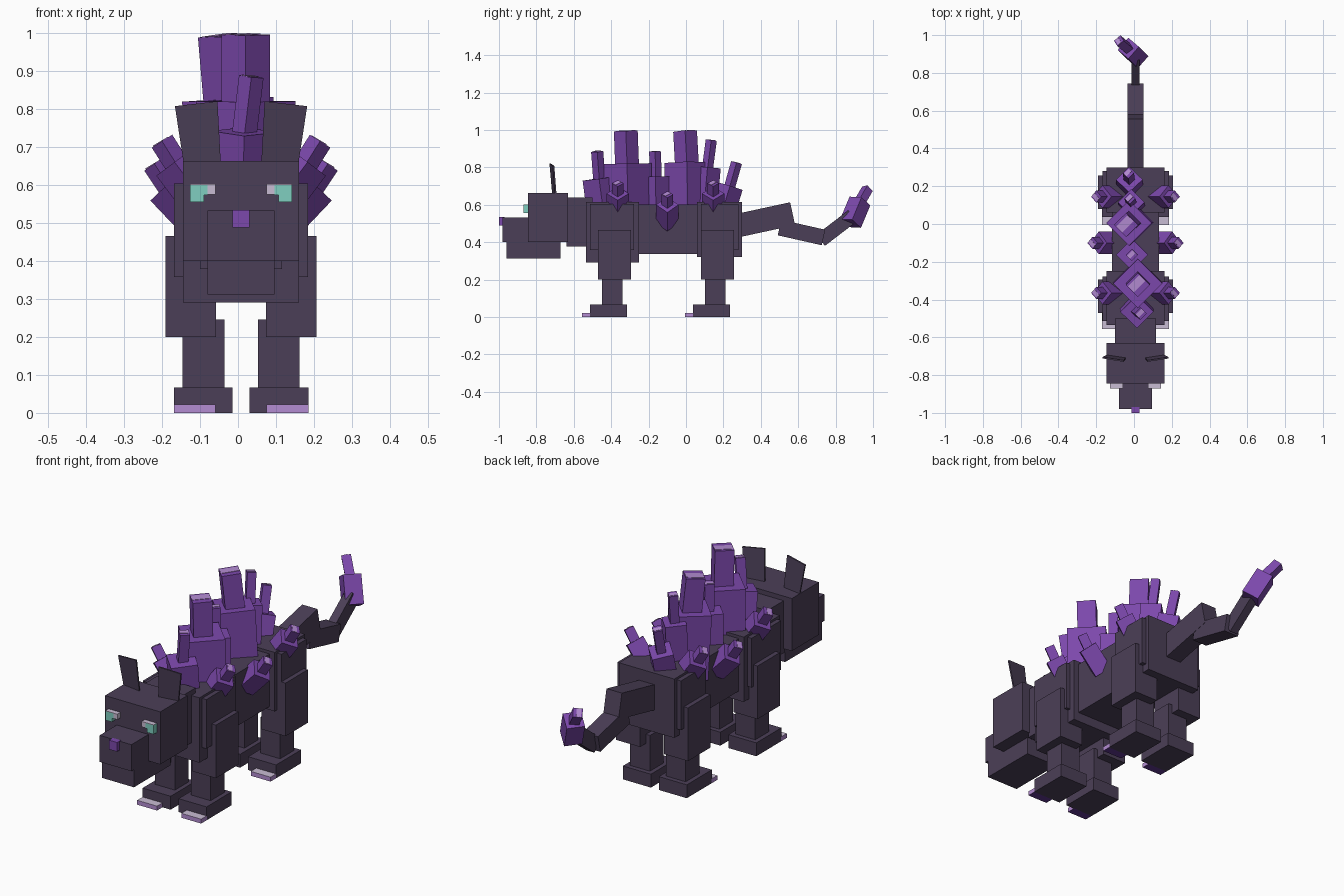
import bpy, bmesh, math
from mathutils import Vector, Matrix

if "Cube" in bpy.data.objects:
    bpy.data.objects.remove(bpy.data.objects["Cube"], do_unlink=True)

CX = 0.008  # symmetry plane of the body


def material(name, hexcode):
    def lin(c):
        return c / 12.92 if c <= 0.04045 else ((c + 0.055) / 1.055) ** 2.4
    col = [lin(((hexcode >> s) & 255) / 255) for s in (16, 8, 0)] + [1.0]
    m = bpy.data.materials.new(name)
    m.diffuse_color = col
    m.use_nodes = True
    m.node_tree.nodes["Principled BSDF"].inputs["Base Color"].default_value = col
    return m


HIDE = material("dark_hide", 0x4B3F57)
PURPLE = material("crystal_purple", 0x7C48AC)
DEEP = material("deep_purple", 0x5D3590)
LAVENDER = material("lavender", 0xB48CD2)
PALE = material("pale_lavender", 0xC9BCD3)
TEAL = material("eye_teal", 0x80CFC0)


def make(name, bm, *mats):
    me = bpy.data.meshes.new(name)
    bm.to_mesh(me)
    bm.free()
    ob = bpy.data.objects.new(name, me)
    for m in mats:
        me.materials.append(m)
    bpy.context.collection.objects.link(ob)
    return ob


def box(name, x, y, z, *mats):
    """Axis-aligned block from (min, max) ranges."""
    bm = bmesh.new()
    bmesh.ops.create_cube(bm, size=1)
    for v in bm.verts:
        v.co = [(a + b) / 2 + c * (b - a) for c, (a, b) in zip(v.co, (x, y, z))]
    return make(name, bm, *mats)


def frame(p, d, roll=0):
    """Matrix at p with its z axis along d."""
    d = Vector(d).normalized()
    ref = Vector((1, 0, 0)) if abs(d.x) < 0.5 else Vector((0, 1, 0))
    x = (ref - d * ref.dot(d)).normalized()
    m = Matrix((x, d.cross(x), d)).transposed().to_4x4()
    return Matrix.Translation(p) @ m @ Matrix.Rotation(roll, 4, 'Z')


def beam(name, p0, p1, w, h, mat):
    """Block running from p0 to p1."""
    p0, p1 = Vector(p0), Vector(p1)
    bm = bmesh.new()
    bmesh.ops.create_cube(bm, size=1, matrix=Matrix.Diagonal((w, h, (p1 - p0).length, 1)))
    bmesh.ops.transform(bm, matrix=frame((p0 + p1) / 2, p1 - p0), verts=bm.verts)
    return make(name, bm, mat)


def crystal(name, root, mid, tip, w1, w2):
    """Thick diamond-turned stump, thinner shard, pale chip on the end."""
    root, mid, tip = Vector(root), Vector(mid), Vector(tip)
    d = (tip - root).normalized()
    bm = bmesh.new()
    for a, b, w in ((root, mid, w1), (mid - d * 0.03, tip, w2)):
        m = frame((a + b) / 2, b - a, math.pi / 4)
        bmesh.ops.create_cube(bm, size=1, matrix=m @ Matrix.Diagonal((w, w, (b - a).length, 1)))
    make(name, bm, PURPLE)
    bm = bmesh.new()
    m = frame(tip, tip - mid, math.pi / 4) @ Matrix.Translation((0, w2 * 0.1, 0))
    bmesh.ops.create_cube(bm, size=1, matrix=m @ Matrix.Diagonal((w2 * 0.95, w2 * 0.5, 0.004, 1)))
    make(name + "_chip", bm, LAVENDER)


def span(half):
    return (CX - half, CX + half)


# Head, muzzle and body blocks
box("head", span(0.153), (-0.845, -0.63), (0.40, 0.663), HIDE)
box("muzzle", span(0.088), (-0.98, -0.83), (0.40, 0.533), HIDE)
box("jaw", span(0.088), (-0.96, -0.67), (0.312, 0.41), HIDE)
box("nose", span(0.022), (-1.0, -0.97), (0.488, 0.534), PURPLE)
box("neck", span(0.108), (-0.64, -0.50), (0.378, 0.64), HIDE)
box("chest", span(0.153), (-0.535, -0.25), (0.29, 0.615), HIDE)
box("belly", span(0.125), (-0.26, 0.07), (0.337, 0.60), HIDE)
box("hips", span(0.153), (0.06, 0.30), (0.32, 0.615), HIDE)
box("shoulder_plates", span(0.176), (-0.513, -0.278), (0.358, 0.604), HIDE)
box("hip_plates", span(0.176), (0.08, 0.28), (0.358, 0.604), HIDE)

for s, side in ((-1, "right"), (1, "left")):
    def sx(a, b):
        return tuple(sorted((CX + s * a, CX + s * b)))

    # Eyes: deep outer half, shallow pale inner half
    box("eye_outer_" + side, sx(0.098, 0.134), (-0.87, -0.84), (0.555, 0.60), TEAL)
    box("eye_middle_" + side, sx(0.088, 0.098), (-0.87, -0.84), (0.573, 0.60), TEAL)
    box("eye_inner_" + side, sx(0.067, 0.088), (-0.87, -0.84), (0.575, 0.60), PALE)
    box("eye_lid_" + side, sx(0.067, 0.134), (-0.87, -0.845), (0.599, 0.602), PALE)

    # Ears: thin flared plates leaning forward
    bm = bmesh.new()
    outline = ((0.053, -0.715, 0.65), (0.150, -0.70, 0.65),
               (0.174, -0.712, 0.807), (0.062, -0.73, 0.82))
    vs = [bm.verts.new((CX + s * x, y + dy, z)) for dy in (0, 0.008) for x, y, z in outline]
    bm.faces.new(vs[:4])
    bm.faces.new(vs[:3:-1])
    for i in range(4):
        j = (i + 1) % 4
        bm.faces.new((vs[i], vs[i + 4], vs[j + 4], vs[j]))
    bmesh.ops.recalc_face_normals(bm, faces=bm.faces)
    make("ear_" + side, bm, HIDE)

    # Legs, feet and claws
    for end, y in (("front", -0.513), ("hind", 0.037)):
        tag = end + "_" + side
        box("thigh_" + tag, sx(0.066, 0.199), (y + 0.043, y + 0.22), (0.20, 0.466), HIDE)
        box("shin_" + tag, sx(0.044, 0.154), (y + 0.065, y + 0.174), (0.05, 0.246), HIDE)
        box("foot_" + tag, sx(0.022, 0.177), (y, y + 0.198), (0, 0.067), HIDE)
        claw = box("claw_" + tag, sx(0.067, 0.177), (y - 0.043, y + 0.002), (0, 0.022),
                   LAVENDER, PALE, DEEP)
        for f in claw.data.polygons:
            f.material_index = 1 if f.normal.z > 0.5 else 2 if f.normal.z < -0.5 else 0

    # Flank crystals, pointing out and up
    for tag, y, z in (("front", -0.365, 0.0), ("middle", -0.10, -0.06), ("rear", 0.145, 0.0)):
        out = 0.02 if tag == "middle" else 0.0
        crystal("flank_crystal_%s_%s" % (tag, side),
                (CX + s * 0.10, y, 0.56 + z), (CX + s * (0.175 + out), y, 0.66 + z),
                (CX + s * (0.208 + out), y, 0.715 + z), 0.085, 0.045)

# Crystals along the spine
SPINE = (
    ("neck", (0.012, -0.44, 0.55), (0.016, -0.465, 0.74), (0.035, -0.475, 0.885), 0.125, 0.046),
    ("shoulder", (0.02, -0.31, 0.50), (0.02, -0.315, 0.82), (0.02, -0.322, 0.995), 0.185, 0.090),
    ("middle", (-0.01, -0.16, 0.50), (-0.01, -0.163, 0.75), (-0.012, -0.165, 0.885), 0.12, 0.045),
    ("back", (-0.01, 0.01, 0.50), (-0.027, 0.005, 0.825), (-0.042, -0.005, 0.993), 0.17, 0.090),
    ("loin", (-0.01, 0.09, 0.52), (-0.015, 0.115, 0.80), (-0.022, 0.135, 0.945), 0.10, 0.042),
    ("rump", (-0.02, 0.18, 0.52), (-0.025, 0.235, 0.70), (-0.03, 0.27, 0.825), 0.10, 0.042),
)
for tag, *spec in SPINE:
    crystal("spine_crystal_" + tag, *spec)

# Tail with a crystal tip
beam("tail_base", (CX, 0.26, 0.485), (CX, 0.57, 0.552), 0.085, 0.125, HIDE)
beam("tail_middle", (CX, 0.50, 0.478), (CX, 0.735, 0.425), 0.083, 0.085, HIDE)
beam("tail_end", (CX, 0.72, 0.41), (CX, 0.89, 0.54), 0.043, 0.075, HIDE)
crystal("tail_crystal", (0.02, 0.88, 0.50), (-0.03, 0.93, 0.62), (-0.08, 0.97, 0.685), 0.085, 0.045)
